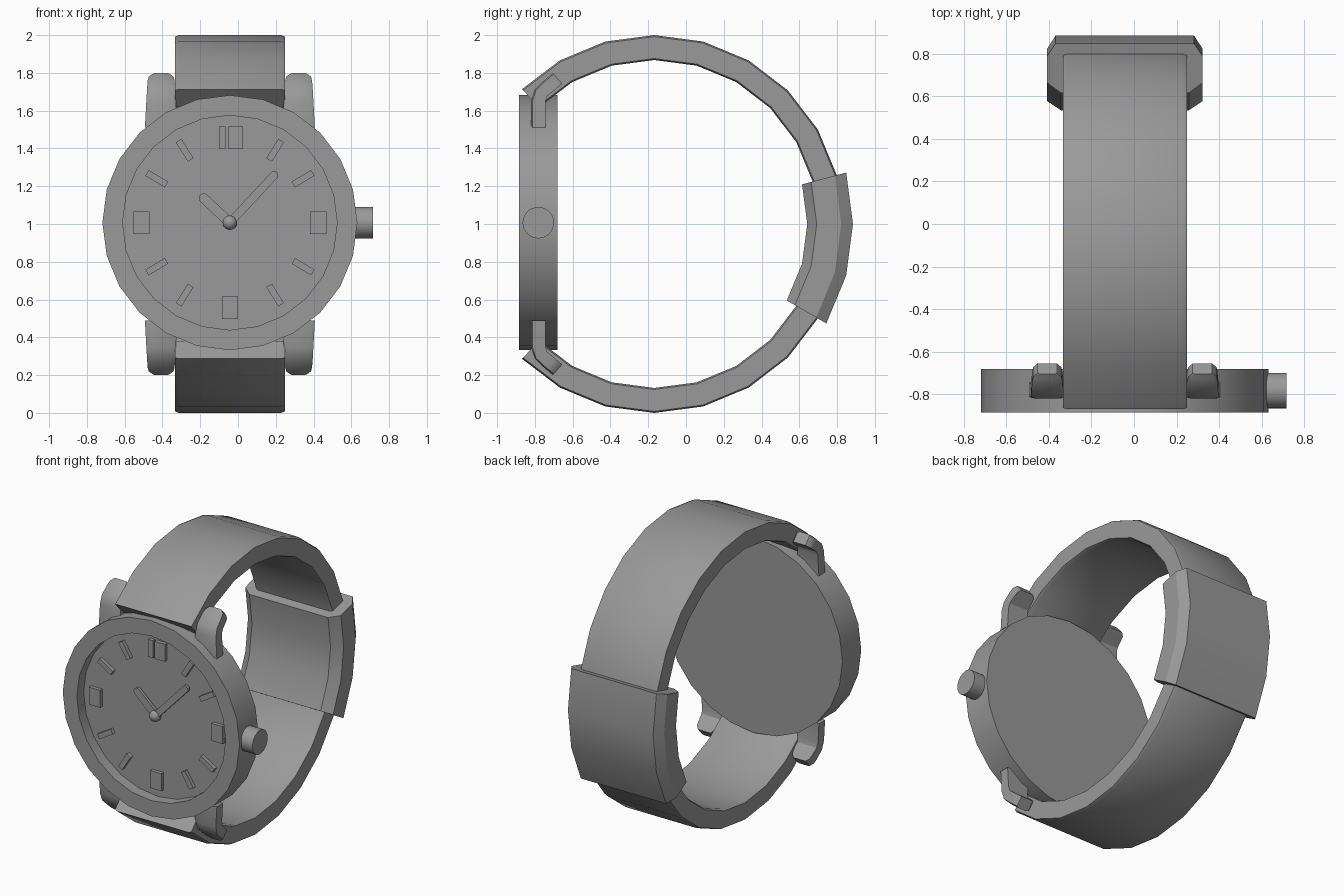
import bpy, bmesh
from math import sin, cos, pi, radians

if "Cube" in bpy.data.objects:
    bpy.data.objects.remove(bpy.data.objects["Cube"])

CX, CZ = -0.043, 1.007      # dial centre
BY, BZ = -0.168, 1.0        # strap loop centre (y, z)
DIAL_Y = -0.81

# One dark grey for the whole watch
grey = bpy.data.materials.new("dark_grey")
grey.diffuse_color = (0.32, 0.32, 0.32, 1)
grey.use_nodes = True
grey.node_tree.nodes["Principled BSDF"].inputs["Base Color"].default_value = grey.diffuse_color


def finish(name, bm, angle=32):
    bmesh.ops.recalc_face_normals(bm, faces=bm.faces)
    me = bpy.data.meshes.new(name)
    bm.to_mesh(me)
    bm.free()
    me.materials.append(grey)
    ob = bpy.data.objects.new(name, me)
    bpy.context.collection.objects.link(ob)
    bpy.ops.object.select_all(action='DESELECT')
    ob.select_set(True)
    bpy.context.view_layer.objects.active = ob
    bpy.ops.object.shade_smooth_by_angle(angle=radians(angle))
    return ob


def loft(name, rings):
    """Skin a list of closed rings and cap both ends."""
    bm = bmesh.new()
    vs = [[bm.verts.new(p) for p in ring] for ring in rings]
    n = len(rings[0])
    for a, b in zip(vs, vs[1:]):
        for i in range(n):
            j = (i + 1) % n
            bm.faces.new((a[i], a[j], b[j], b[i]))
    bm.faces.new(vs[0])
    bm.faces.new(vs[-1])
    return finish(name, bm)


def band(name, section, angles):
    """Sweep an (x, radius) section around the wrist axis."""
    loft(name, [[(CX + x, BY + r * cos(radians(a)), BZ + r * sin(radians(a)))
                 for x, r in section] for a in angles])


def dial_plate(name, outline, back, front):
    """Extrude an (x, z) outline, relative to the dial centre, along y."""
    loft(name, [[(CX + x, y, CZ + z) for x, z in outline] for y in (back, front)])


def turn(pts, clock):
    """Rotate points clockwise from twelve o'clock, in degrees."""
    c, s = cos(radians(clock)), sin(radians(clock))
    return [(x * c + z * s, -x * s + z * c) for x, z in pts]


def rect(x, z, w, h):
    return [(x - w / 2, z - h / 2), (x + w / 2, z - h / 2),
            (x + w / 2, z + h / 2), (x - w / 2, z + h / 2)]


def circle(r, n=24):
    return [(r * cos(2 * pi * i / n), r * sin(2 * pi * i / n)) for i in range(n)]


# Case: 24-sided drum with a raised rim and sunken dial
loft("watch_case", [[(CX + x, y, CZ + z) for x, z in circle(r)]
                    for r, y in ((0.675, -0.68), (0.675, -0.885),
                                 (0.568, -0.885), (0.568, DIAL_Y))])

# Hour bars, with plain blocks at the quarter positions
for clock in (32, 59, 121, 148, 212, 239, 301, 328):
    dial_plate(f"hour_bar_{clock}", turn(rect(0, 0.452, 0.035, 0.12), clock),
               DIAL_Y + 0.01, DIAL_Y - 0.025)
quarters = {"top_left": (-0.04, 0.45, 0.035), "top_right": (0.03, 0.45, 0.08),
            "right": (0.468, 0, 0.085), "bottom": (0, -0.45, 0.085),
            "left": (-0.468, 0, 0.085)}
for side, (x, z, w) in quarters.items():
    dial_plate(f"quarter_block_{side}", rect(x, z, w, 0.12),
               DIAL_Y + 0.01, DIAL_Y - 0.025)


# Hands with rounded tips, and the centre pin
def hand(name, length, w, clock, y):
    tip = [(w * cos(pi * i / 8), length - w + w * sin(pi * i / 8)) for i in range(9)]
    dial_plate(name, turn([(-w, 0), (w, 0)] + tip, clock), y, y - 0.02)


hand("minute_hand", 0.365, 0.022, 43, -0.83)
hand("hour_hand", 0.215, 0.026, -47, -0.822)
bm = bmesh.new()
bmesh.ops.create_uvsphere(bm, u_segments=16, v_segments=10, radius=0.038)
bmesh.ops.translate(bm, verts=bm.verts, vec=(CX, -0.84, CZ))
finish("centre_pin", bm)

# Crown on the right side
loft("crown", [[(x, -0.782 + a, CZ + b) for a, b in circle(0.083, 32)]
               for x in (0.6, 0.716)])

# Strap: open loop with slightly softened edges
w, b, c = 0.291, 0.02, 0.008
strap = [(-w, 0.868 + c), (-w + b, 0.868), (w - b, 0.868), (w, 0.868 + c),
         (w, 1 - c), (w - b, 1.0), (-w + b, 1.0), (-w, 1 - c)]
band("strap", strap, [-134.5] + list(range(-120, 121, 15)) + [134.5])

# Clasp sleeve around the back of the strap
clasp = [(-0.365, 0.86), (-0.30, 0.81), (0.30, 0.81), (0.365, 0.86),
         (0.365, 0.99), (0.325, 1.052), (-0.325, 1.052), (-0.365, 0.99)]
band("clasp", clasp, [-30, -15, 0, 15])

# Four lugs: bent tapering strips with rounded tips (y, z, half width, bend angle)
path = [(-0.782, 1.51, 0.086, 0), (-0.782, 1.65, 0.078, 6), (-0.768, 1.695, 0.075, 30),
        (-0.72, 1.738, 0.071, 48), (-0.697, 1.757, 0.066, 48), (-0.680, 1.772, 0.046, 48)]
for sx, horiz in ((-1, "left"), (1, "right")):
    for sz, vert in ((-1, "lower"), (1, "upper")):
        rings = []
        for y, z, hw, ang in path:
            ny, nz = 0.0375 * cos(radians(ang)), -0.0375 * sin(radians(ang))
            rings.append([(CX + sx * (0.364 + u * hw), y + v * ny,
                           1.0 + sz * (z + v * nz - 1.0))
                          for u, v in ((-1, 1), (1, 1), (1, -0.8), (0.7, -1),
                                       (-0.7, -1), (-1, -0.8))])
        loft(f"lug_{vert}_{horiz}", rings)
